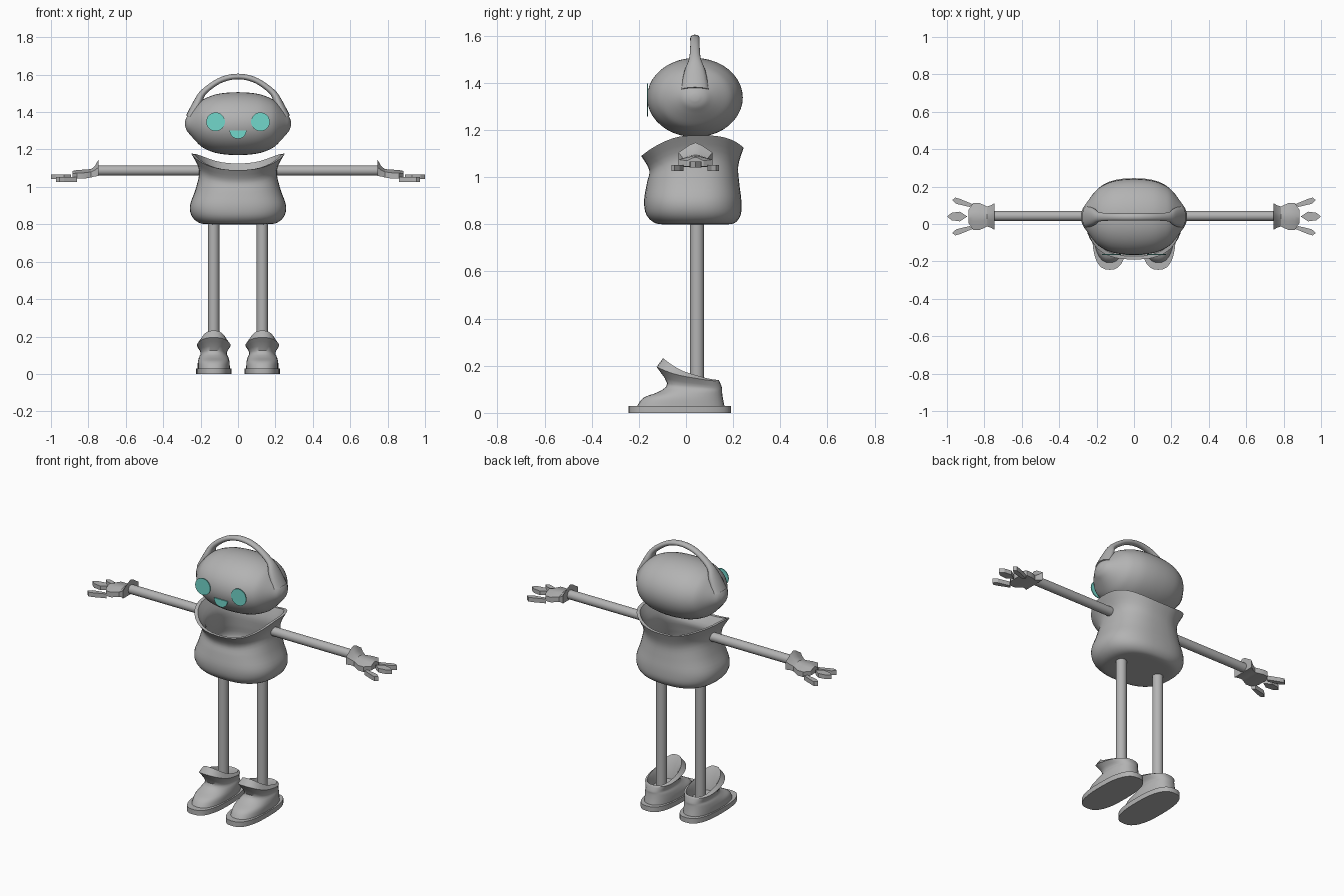
import bpy, bmesh, math
from mathutils import Vector

if "Cube" in bpy.data.objects:
    bpy.data.objects.remove(bpy.data.objects["Cube"])


def material(name, rgb):
    m = bpy.data.materials.new(name)
    m.diffuse_color = (*rgb, 1)
    m.use_nodes = True
    m.node_tree.nodes["Principled BSDF"].inputs["Base Color"].default_value = m.diffuse_color
    return m


GREY = material("grey", (0.45, 0.45, 0.45))
TEAL = material("teal", (0.17, 0.68, 0.60))
YC = 0.04  # depth of the limb centre line


def finish(name, bm, mat, angle=40):
    bmesh.ops.recalc_face_normals(bm, faces=bm.faces)
    me = bpy.data.meshes.new(name)
    bm.to_mesh(me)
    bm.free()
    ob = bpy.data.objects.new(name, me)
    bpy.context.collection.objects.link(ob)
    me.materials.append(mat)
    if angle:
        bpy.ops.object.select_all(action='DESELECT')
        ob.select_set(True)
        bpy.context.view_layer.objects.active = ob
        bpy.ops.object.shade_smooth_by_angle(angle=math.radians(angle))
    return ob


def smooth_rings(rings, steps):
    """Catmull-Rom interpolation between matching rings."""
    out = []
    for i in range(len(rings) - 1):
        quad = [rings[max(0, min(len(rings) - 1, i + k))] for k in (-1, 0, 1, 2)]
        for s in range(steps):
            t = s / steps
            out.append([0.5 * (2 * b + (c - a) * t + (2 * a - 5 * b + 4 * c - d) * t * t
                               + (3 * b - a - 3 * c + d) * t ** 3) for a, b, c, d in zip(*quad)])
    return out + [rings[-1]]


def loft(name, rings, mat=GREY, steps=1, angle=40):
    if steps > 1:
        rings = smooth_rings(rings, steps)
    bm = bmesh.new()
    vs = [[bm.verts.new(p) for p in r] for r in rings]
    n = len(vs[0])
    for a, b in zip(vs, vs[1:]):
        for i in range(n):
            bm.faces.new((a[i], a[(i + 1) % n], b[(i + 1) % n], b[i]))
    bm.faces.new(vs[0])
    bm.faces.new(vs[-1])
    return finish(name, bm, mat, angle)


def oval(y0, y1, hw, height, cx=0, n=40, power=2.5):
    """Rounded cross-section; height(s) gives z from s, -1 at front to 1 at back."""
    ring = []
    for i in range(n):
        a = math.tau * i / n
        c, s = math.cos(a), math.sin(a)
        x = math.copysign(abs(c) ** (2 / power), c)
        y = math.copysign(abs(s) ** (2 / power), s)
        ring.append(Vector((cx + hw * x, (y0 + y1) / 2 + (y1 - y0) / 2 * y, height(s))))
    return ring


def rod(name, p, q, r, n=16):
    p, q = Vector(p), Vector(q)
    d = (q - p).normalized()
    u = d.orthogonal().normalized()
    v = d.cross(u)
    circle = [u * r * math.cos(math.tau * i / n) + v * r * math.sin(math.tau * i / n) for i in range(n)]
    return loft(name, [[p + c for c in circle], [q + c for c in circle]])


def plate(name, outline, offset, mat=GREY):
    """Prism from an outline, extruded along offset."""
    return loft(name, [[Vector(p) for p in outline], [Vector(p) + Vector(offset) for p in outline]], mat, angle=0)


# Head: wide oval that tapers to blunt ear points
half = [(0, 1), (.06, .985), (.12, .93), (.17, .82), (.2, .71), (.23, .53), (.255, .36), (.273, .23), (.283, .08)]
profile = [(-x, r) for x, r in reversed(half[1:])] + half
loft("head", [[Vector((x, .038 + .203 * r * math.cos(math.tau * i / 40),
                       1.338 + .168 * r * math.sin(math.tau * i / 40))) for i in range(40)]
              for x, r in profile], steps=3, angle=60)

# Carrying loop over the head: x, z, in-plane radius, depth radius
arc = [(.25, 1.37, .03, .06), (.215, 1.45, .024, .045), (.187, 1.503, .017, .025),
       (.12, 1.556, .015, .02), (.06, 1.582, .015, .02), (0, 1.59, .015, .02)]
arc = arc + [(-x, z, r, d) for x, z, r, d in reversed(arc[:-1])]
rings = []
for i, (x, z, r, d) in enumerate(arc):
    a, b = arc[max(0, i - 1)], arc[min(len(arc) - 1, i + 1)]
    t = Vector((b[0] - a[0], 0, b[1] - a[1])).normalized()
    nrm = Vector((-t.z, 0, t.x))
    rings.append([Vector((x, YC - .002, z)) + nrm * r * math.cos(math.tau * k / 16)
                  + Vector((0, d * math.sin(math.tau * k / 16), 0)) for k in range(16)])
loft("head_loop", rings, steps=4, angle=60)

# Face: round eyes and half-round mouth
for side, s in (("right", -1), ("left", 1)):
    plate(side + "_eye", [(s * .12 + .05 * math.cos(math.tau * i / 32), -.166,
                           1.348 + .05 * math.sin(math.tau * i / 32)) for i in range(32)], (0, .005, 0), TEAL)
plate("mouth", [(.045 * math.cos(math.pi * i / 16), -.166, 1.302 - .045 * math.sin(math.pi * i / 16))
                for i in range(17)], (0, .005, 0), TEAL)


# Body: open pot with a saddle-shaped rim; front, side and back heights per ring
def saddle(zf, zs, zb):
    return lambda s: zs + ((zf - zs) * abs(s) ** 1.6 if s < 0 else (zb - zs) * s ** 3)


outer = [(-.08, .16, .13, .8, .8, .8), (-.13, .205, .2, .805, .805, .805), (-.168, .232, .245, .84, .84, .84),
         (-.178, .235, .257, .9, .9, .9), (-.166, .226, .226, .975, .99, .975),
         (-.156, .222, .208, 1.03, 1.09, 1.05), (-.19, .245, .25, 1.09, 1.178, 1.125)]
inner = [(-.172, .228, .232, 1.09, 1.176, 1.125), (-.136, .202, .19, 1.03, 1.085, 1.05),
         (-.146, .206, .206, .975, .99, .975), (-.155, .21, .23, .9, .9, .9), (-.1, .16, .15, .83, .83, .83)]
make = lambda rows: [oval(a, b, w, saddle(f, s, k)) for a, b, w, f, s, k in rows]
loft("body", smooth_rings(make(outer), 4) + smooth_rings(make(inner), 4), angle=50)


# Shoe rings: front y, z, back y, z, half width, curve of the slope
def shoe_ring(yf, zf, yb, zb, hw, bend, cx):
    return oval(yf, yb, hw, lambda s: zb + (zf - zb) * max(0, (1 - s) / 2) ** bend, cx, 32, 2.4)


shoe_out = [(-.207, .03, .163, .03, .086, 1), (-.18, .065, .157, .06, .085, 1), (-.115, .09, .153, .09, .078, 1),
            (-.08, .125, .153, .105, .07, 1.3), (-.125, .195, .142, .135, .09, 1.8)]
shoe_in = [(-.097, .232, .138, .14, .072, 1.8), (-.065, .18, .125, .12, .062, 1.8), (-.05, .1, .12, .07, .06, 1)]

for side, s in (("right", -1), ("left", 1)):
    cx = s * .13
    # Leg and arm rods
    rod(side + "_leg", (cx, .047, .08), (cx, .047, .82), .03)
    rod(side + "_arm", (s * .2, .043, 1.087), (s * .76, .043, 1.087), .027)

    # Sole and slipper with a raised tongue
    loft(side + "_sole", [oval(-.245, .19, .094, lambda _, z=z: z, cx, 32, 2.6) for z in (0, .03)])
    loft(side + "_shoe", smooth_rings([shoe_ring(*r, cx) for r in shoe_out], 3)
         + [shoe_ring(*r, cx) for r in shoe_in], angle=40)

    # Palm with a peaked cuff: x, half width, bottom, shoulder, peak
    palm = [(.745, .072, 1.058, 1.105, 1.147), (.765, .06, 1.056, 1.09, 1.112), (.785, .053, 1.05, 1.08, 1.095),
            (.825, .072, 1.044, 1.075, 1.092), (.86, .072, 1.044, 1.075, 1.09), (.885, .035, 1.045, 1.07, 1.085)]
    loft(side + "_palm", [[Vector((s * x, YC + dy * w, z)) for dy, z in
                           ((-1, b), (1, b), (1, sh), (.35, (sh + 3 * pk) / 4), (0, pk), (-.35, (sh + 3 * pk) / 4),
                            (-1, sh))] for x, w, b, sh, pk in palm], angle=30)

    # Middle finger and two side fingers
    mid = [(.892, 0), (.93, -.026), (.975, -.02), (1, 0), (.975, .02), (.93, .026)]
    plate(side + "_middle_finger", [(s * x, YC + y, 1.042) for x, y in mid], (0, 0, .025))
    outer_finger = [(.862, .066), (.878, .051), (.95, .068), (.972, .088), (.955, .101), (.93, .094)]
    for label, k in (("front", -1), ("back", 1)):
        plate(f"{side}_{label}_finger", [(s * x, YC + k * y, 1.026) for x, y in outer_finger], (0, 0, .026))
